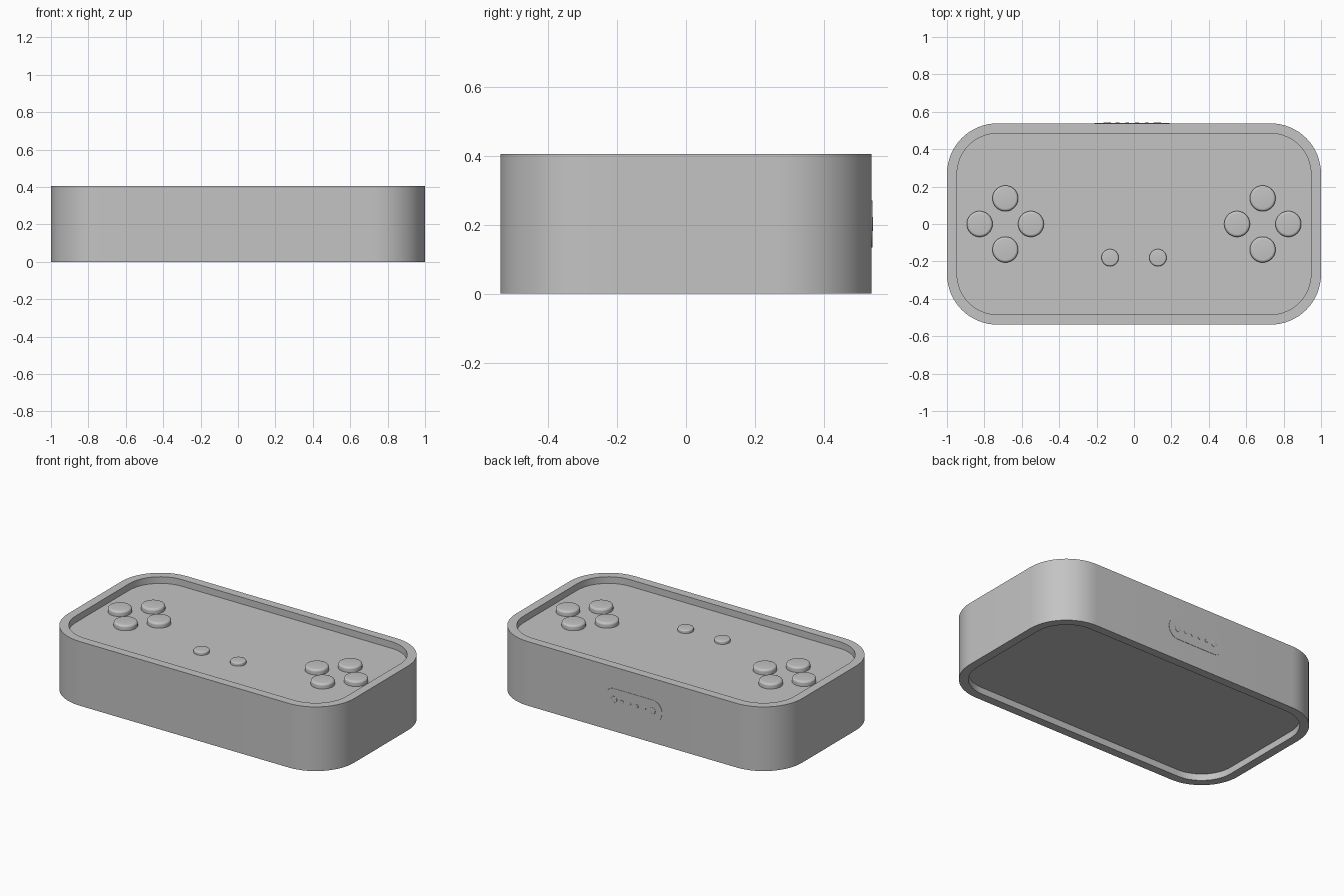
import bpy, bmesh, math
from mathutils import Matrix

old = bpy.data.objects.get("Cube")
if old:
    bpy.data.objects.remove(old, do_unlink=True)

grey = bpy.data.materials.new("plain_grey")
grey.use_nodes = True
colour = (0.55, 0.55, 0.55, 1)
grey.diffuse_color = colour
grey.node_tree.nodes["Principled BSDF"].inputs["Base Color"].default_value = colour


def rounded_rect(hx, hy, r, z, steps=16):
    """Outline of a rounded rectangle at height z."""
    pts = []
    for q, (sx, sy) in enumerate([(1, 1), (-1, 1), (-1, -1), (1, -1)]):
        for i in range(steps + 1):
            a = (q + i / steps) * math.pi / 2
            pts.append((sx * (hx - r) + r * math.cos(a), sy * (hy - r) + r * math.sin(a), z))
    return pts


def loft(name, rings, matrix=Matrix(), angle=30):
    """Skin a stack of matching outlines and cap both ends."""
    bm = bmesh.new()
    loops = [[bm.verts.new(p) for p in ring] for ring in rings]
    n = len(loops[0])
    for a, b in zip(loops, loops[1:]):
        for i in range(n):
            j = (i + 1) % n
            bm.faces.new((a[i], a[j], b[j], b[i]))
    bm.faces.new(loops[0][::-1])
    bm.faces.new(loops[-1])
    bmesh.ops.remove_doubles(bm, verts=bm.verts, dist=1e-6)
    bmesh.ops.recalc_face_normals(bm, faces=bm.faces)
    mesh = bpy.data.meshes.new(name)
    bm.to_mesh(mesh)
    bm.free()
    mesh.materials.append(grey)
    obj = bpy.data.objects.new(name, mesh)
    bpy.context.collection.objects.link(obj)
    obj.matrix_world = matrix
    bpy.ops.object.select_all(action='DESELECT')
    obj.select_set(True)
    bpy.context.view_layer.objects.active = obj
    bpy.ops.object.shade_smooth_by_angle(angle=math.radians(angle))
    return obj


def disc(name, x, y, z, radius, height, bevel, matrix=Matrix()):
    """Round button with a softened top edge."""
    profile = [(radius, 0)]
    for i in range(6):
        a = i / 5 * math.pi / 2
        profile.append((radius - bevel + bevel * math.cos(a),
                        height - bevel + bevel * math.sin(a)))
    rings = [[(r * math.cos(k * math.tau / 40), r * math.sin(k * math.tau / 40), h)
              for k in range(40)] for r, h in profile]
    return loft(name, rings, matrix @ Matrix.Translation((x, y, z)))


# Case: outer wall with a raised rim around a sunken panel on both sides
HX, HY, R, HEIGHT, RIM, SINK = 1.0, 0.538, 0.27, 0.405, 0.054, 0.042
FLOOR = HEIGHT - SINK
inner = (HX - RIM, HY - RIM, R - RIM)
outer = (HX, HY, R)
loft("case", [rounded_rect(*size, z) for size, z in [
    (inner, SINK), (inner, 0), (outer, 0), (outer, HEIGHT), (inner, HEIGHT), (inner, FLOOR)]])

# Direction pad and action buttons
for side, sx in (("right", -1), ("left", 1)):
    for place, dx, dy in (("outer", sx, 0), ("inner", -sx, 0), ("back", 0, 1), ("front", 0, -1)):
        disc(f"{side}_{place}_button", sx * 0.688 + dx * 0.137, dy * 0.137,
             FLOOR - 0.002, 0.069, 0.034, 0.014)
    # Small menu buttons
    disc(f"{side}_menu_button", sx * 0.128, -0.18, FLOOR - 0.002, 0.046, 0.022, 0.008)

# Connector on the back wall: thin plate, two magnets and four contacts
back = Matrix.Translation((-0.01, HY, 0.202)) @ Matrix.Rotation(-math.pi / 2, 4, 'X')
loft("connector_plate", [rounded_rect(0.2, 0.068, 0.067, z) for z in (-0.002, 0.002)], back)
for sx in (-1, 1):
    disc("connector_magnet", sx * 0.134, 0, 0.001, 0.02, 0.003, 0.001, back)
    for x in (0.026, 0.078):
        disc("connector_contact", sx * x, 0, 0.001, 0.01, 0.003, 0.001, back)
